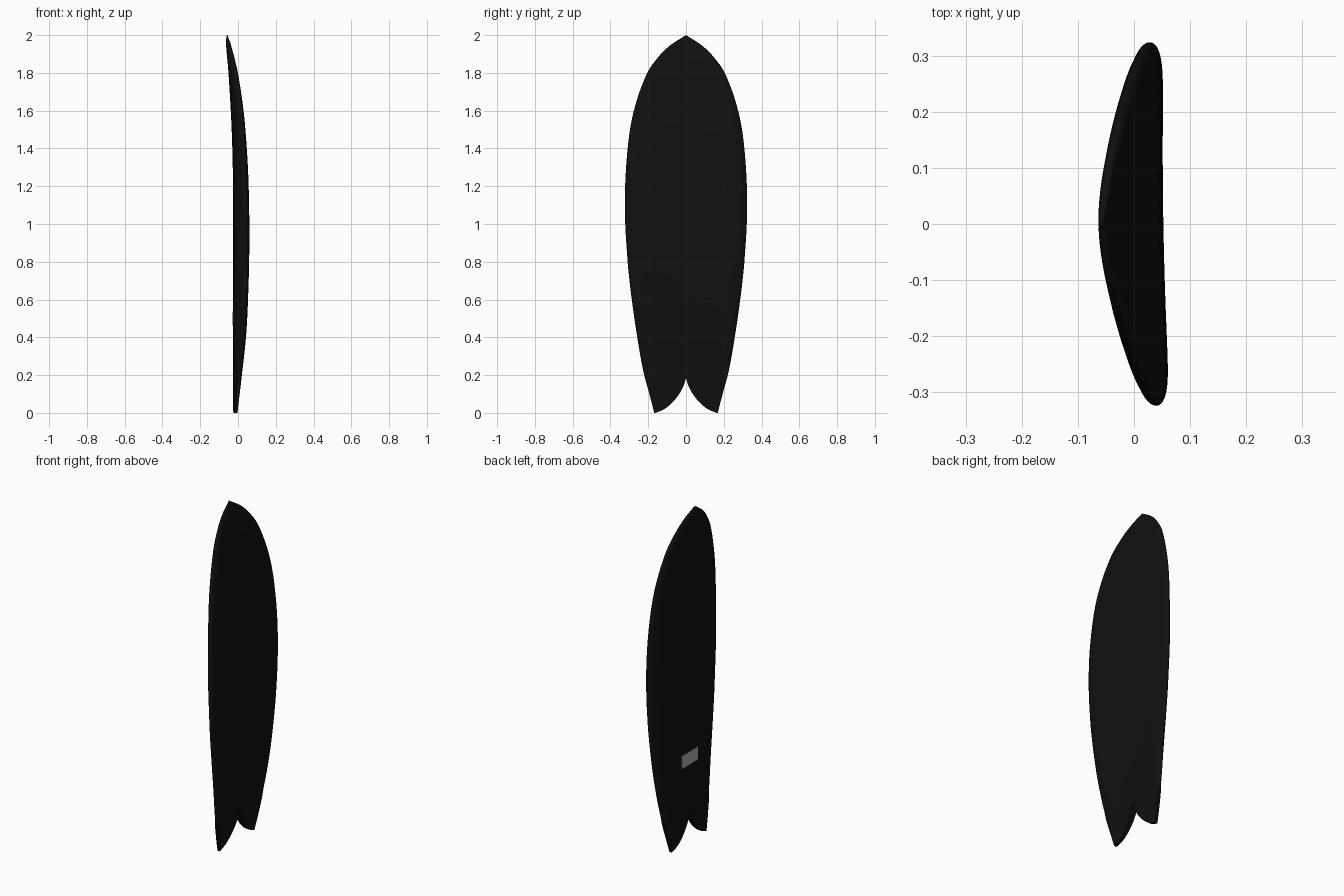
import bpy, bmesh, math

if "Cube" in bpy.data.objects:
    bpy.data.objects.remove(bpy.data.objects["Cube"], do_unlink=True)


def material(name, value):
    m = bpy.data.materials.new(name)
    m.use_nodes = True
    col = (value, value, value, 1)
    m.diffuse_color = col
    m.node_tree.nodes["Principled BSDF"].inputs["Base Color"].default_value = col
    return m


def curve(points):
    """Smooth function through (z, value) points."""
    def slope(i):
        a, b = points[max(i - 1, 0)], points[min(i + 1, len(points) - 1)]
        return (b[1] - a[1]) / (b[0] - a[0])

    def f(z):
        z = min(max(z, points[0][0]), points[-1][0])
        i = 0
        while i < len(points) - 2 and z > points[i + 1][0]:
            i += 1
        (z0, v0), (z1, v1) = points[i], points[i + 1]
        h = z1 - z0
        t = (z - z0) / h
        return (v0 * (1 + 2 * t) * (1 - t) ** 2 + slope(i) * h * t * (1 - t) ** 2
                + v1 * t * t * (3 - 2 * t) + slope(i + 1) * h * t * t * (t - 1))
    return f


# Board profiles along its height
half_width = curve([(0, .168), (.1, .194), (.22, .226), (.4, .258), (.6, .287), (.8, .309),
                    (1.1, .324), (1.4, .309), (1.6, .276), (1.8, .205), (1.9, .133),
                    (1.95, .078), (2, 0)])
notch = curve([(0, .163), (.016, .122), (.04, .088), (.068, .06), (.108, .031),
               (.145, .012), (.185, 0)])
deck_line = curve([(0, -.026), (1.2, -.026), (1.5, -.033), (1.8, -.05), (1.95, -.063), (2, -.061)])
bottom_line = curve([(0, -.005), (.2, .019), (.4, .041), (.6, .052), (.9, .059), (1.2, .055),
                     (1.4, .045), (1.6, .028), (1.8, -.002), (1.95, -.038), (2, -.056)])
NOTCH_TOP = .185
TWIST = -.0175


def surface(z, y, side):
    """Point on the deck (side -1) or the bottom (side 1)."""
    d, b = deck_line(z), bottom_line(z)
    t = b - d
    w = half_width(z)
    f = min(abs(y) / w, 1) if w > 1e-5 else 1
    f *= .85 + .15 * min(z / .22, 1)
    apex = d + .72 * t
    if side < 0:
        x = apex - .72 * t * math.sqrt(max(0, 1 - f ** 2.6))
    else:
        x = apex + .28 * t * math.sqrt(max(0, 1 - f ** 12)) - .08 * t * (1 - f * f)
    return (x + TWIST * y, y, z)


def finish(bm, name, mat):
    bmesh.ops.remove_doubles(bm, verts=bm.verts, dist=1e-5)
    bmesh.ops.recalc_face_normals(bm, faces=bm.faces)
    me = bpy.data.meshes.new(name)
    bm.to_mesh(me)
    bm.free()
    me.materials.append(mat)
    ob = bpy.data.objects.new(name, me)
    bpy.context.scene.collection.objects.link(ob)
    bpy.ops.object.select_all(action='DESELECT')
    ob.select_set(True)
    bpy.context.view_layer.objects.active = ob
    bpy.ops.object.shade_smooth_by_angle(angle=math.radians(40))
    return ob


def quad(bm, verts):
    bm.faces.new(verts)


black = material("board black", .005)
grey = material("pad grey", .4)

# Board: two mirrored halves, split below by the swallow tail notch
bm = bmesh.new()
stations = [NOTCH_TOP * (i / 14) ** 1.5 for i in range(14)]
stations += [NOTCH_TOP + (2 - NOTCH_TOP) * math.sin(math.pi / 2 * i / 60) for i in range(61)]
COLS = 20
for sign in (-1, 1):
    rows = []
    for z in stations:
        inner = notch(z) if z < NOTCH_TOP else 0
        outer = half_width(z)
        ys = [inner + (outer - inner) * math.sin(math.pi / 2 * j / COLS) for j in range(COLS + 1)]
        rows.append([[bm.verts.new(surface(z, sign * y, s)) for y in ys] for s in (-1, 1)])
    for i, (low, high) in enumerate(zip(rows, rows[1:])):
        for s in (0, 1):
            for j in range(COLS):
                quad(bm, (low[s][j], low[s][j + 1], high[s][j + 1], high[s][j]))
        # rail wall, and notch wall on the tail
        ends = [COLS] + ([0] if stations[i] < NOTCH_TOP - 1e-6 else [])
        for e in ends:
            quad(bm, (low[0][e], low[1][e], high[1][e], high[0][e]))
    # tail tip
    for j in range(COLS):
        d, b = rows[0]
        quad(bm, (d[j], d[j + 1], b[j + 1], b[j]))
bmesh.ops.dissolve_degenerate(bm, dist=1e-6, edges=bm.edges)
finish(bm, "surfboard", black)

# Thin pad lying on the deck
bm = bmesh.new()
STEPS = 10
layers = []
for lift in (.003, -.002):
    layer = []
    for z in (.462, .537):
        row = []
        for k in range(STEPS + 1):
            x, y, zz = surface(z, -.077 + .154 * k / STEPS, -1)
            row.append(bm.verts.new((x - lift, y, zz)))
        layer.append(row)
    layers.append(layer)
top, base = layers
for k in range(STEPS):
    for a, b in ((top[0], top[1]), (base[0], base[1]), (top[0], base[0]), (top[1], base[1])):
        quad(bm, (a[k], a[k + 1], b[k + 1], b[k]))
for k in (0, STEPS):
    quad(bm, (top[0][k], top[1][k], base[1][k], base[0][k]))
finish(bm, "deck_pad", grey)
